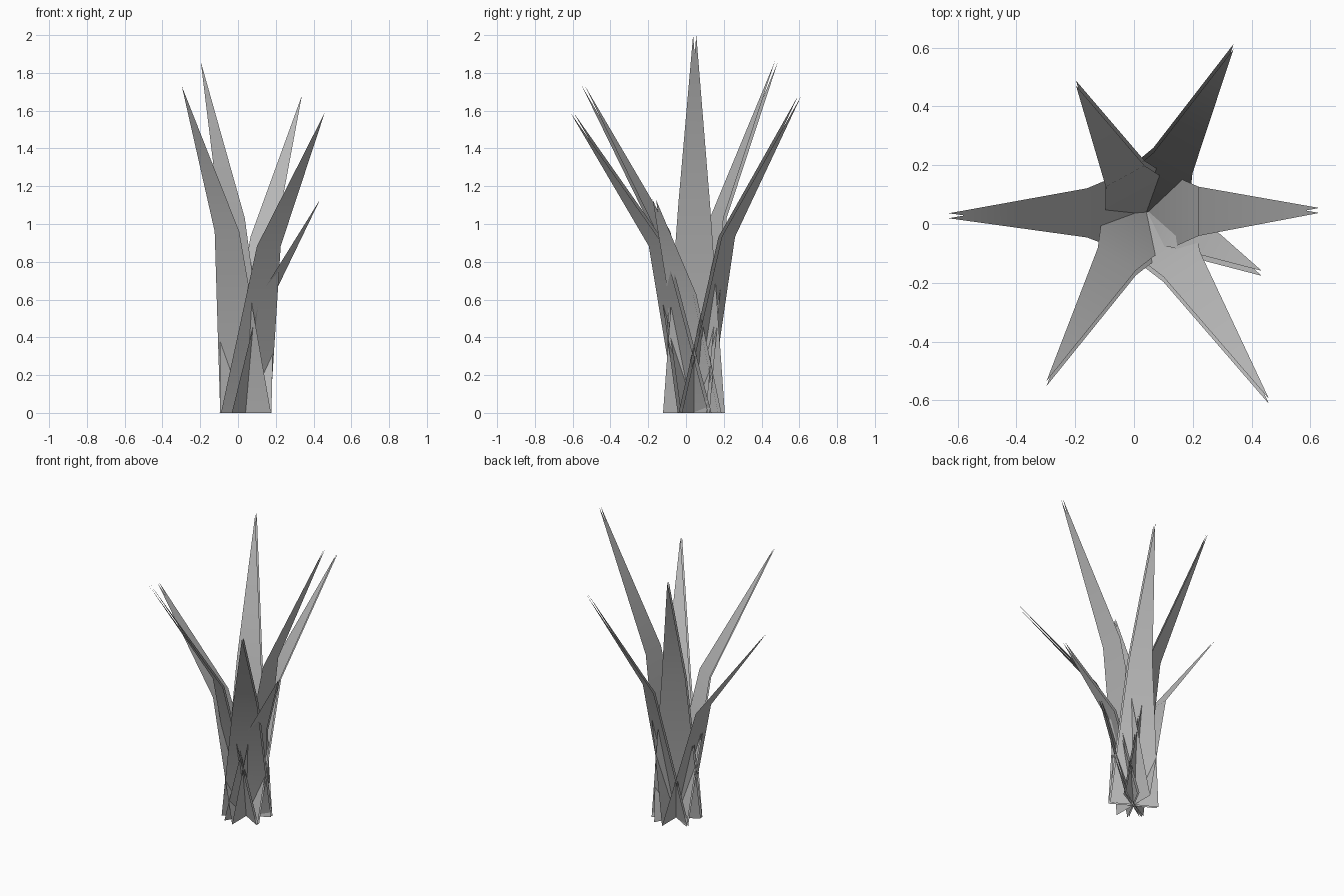
import bpy
import bmesh
import math
from mathutils import Vector

if "Cube" in bpy.data.objects:
    bpy.data.objects.remove(bpy.data.objects["Cube"])

grey = bpy.data.materials.new("leaf grey")
grey.diffuse_color = (0.5, 0.5, 0.5, 1)
grey.use_nodes = True
grey.node_tree.nodes["Principled BSDF"].inputs["Base Color"].default_value = grey.diffuse_color

CENTRE = Vector((0.04, 0.042, 0))
BASE_HALF, MID_HALF = 0.155, 0.075
LAYER_GAP = 0.017  # distance between the upper and lower leaf skins

# name: direction in degrees, reach of bend, reach of tip, tip height
LEAVES = {
    "right_leaf": (0.4, 0.18, 0.59, 2.0),
    "back_right_leaf": (62, 0.197, 0.635, 1.68),
    "back_left_leaf": (118.5, 0.147, 0.497, 1.86),
    "left_leaf": (181.2, 0.20, 0.67, 1.44),
    "front_left_leaf": (240, 0.197, 0.675, 1.73),
    "front_right_leaf": (-57, 0.226, 0.77, 1.59),
    "short_leaf": (-28, 0.132, 0.447, 1.13),
}


def leaf(name, angle, bend, reach, height):
    """A bent flat blade: tapered quad below, pointed triangle above, two skins."""
    a = math.radians(angle)
    out = Vector((math.cos(a), math.sin(a), 0))
    side = Vector((-math.sin(a), math.cos(a), 0))
    # edge-on leaves lie exactly across the y axis
    if abs(side.x) < 0.03:
        side = Vector((0, math.copysign(1, side.y), 0))
    mid = out * bend + Vector((0, 0, height * 0.555))
    tip = out * reach + Vector((0, 0, height))
    points = [side * BASE_HALF, -side * BASE_HALF,
              mid - side * MID_HALF, mid + side * MID_HALF, tip]
    bm = bmesh.new()
    for sign in (1, -1):
        shift = CENTRE + Vector((0, sign * LAYER_GAP / 2, 0))
        v = [bm.verts.new(p + shift) for p in points]
        for face in ([v[0], v[1], v[2], v[3]], [v[3], v[2], v[4]]):
            # upper skin faces inward and up, lower skin outward and down
            bm.faces.new(face[::-1] if sign > 0 else face)
    mesh = bpy.data.meshes.new(name)
    bm.to_mesh(mesh)
    bm.free()
    mesh.materials.append(grey)
    ob = bpy.data.objects.new(name, mesh)
    bpy.context.collection.objects.link(ob)
    for poly in mesh.polygons:
        poly.use_smooth = True


for leaf_name, shape in LEAVES.items():
    leaf(leaf_name, *shape)
